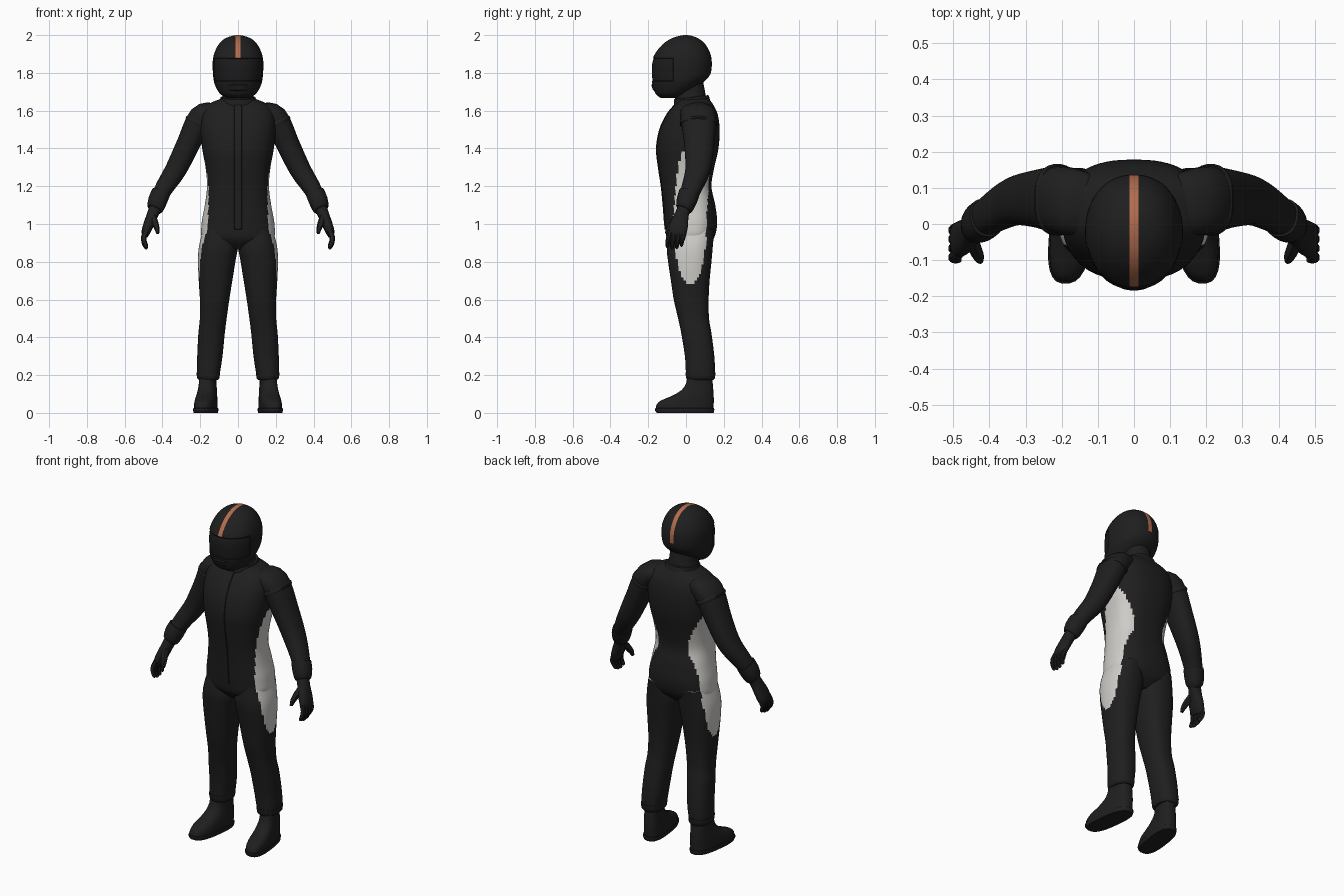
import bpy, bmesh, math
from mathutils import Vector


def colour(name, rgb):
    m = bpy.data.materials.new(name)
    m.diffuse_color = (*rgb, 1)
    return m


BLACK = colour("suit_black", (0.0135, 0.0135, 0.0135))
VISOR = colour("visor_black", (0.011, 0.011, 0.012))
WHITE = colour("panel_white", (0.62, 0.61, 0.58))
ORANGE = colour("stripe_orange", (0.45, 0.15, 0.075))


def smooth_rows(rows, k):
    """Catmull-Rom interpolation between section rows."""
    out = []
    for i in range(len(rows) - 1):
        p0, p1 = rows[max(i - 1, 0)], rows[i]
        p2, p3 = rows[i + 1], rows[min(i + 2, len(rows) - 1)]
        for s in range(k):
            t = s / k
            out.append([0.5 * (2 * b + (c - a) * t + (2 * a - 5 * b + 4 * c - d) * t * t
                               + (3 * b - a - 3 * c + d) * t ** 3)
                        for a, b, c, d in zip(p0, p1, p2, p3)])
    return out + [list(rows[-1])]


def loft(rows, n=24, k=3, power=2.3, level=False):
    """Skin rounded sections (x, y, z, half width, half depth) along a path."""
    rows = smooth_rows(rows, k)
    bm = bmesh.new()
    rings = []
    for i, (x, y, z, a, b) in enumerate(rows):
        t = Vector((0, 0, -1))
        if not level:
            t = (Vector(rows[min(i + 1, len(rows) - 1)][:3])
                 - Vector(rows[max(i - 1, 0)][:3])).normalized()
        v = Vector((0, 1, 0))
        v = (v - v.dot(t) * t).normalized()
        u = v.cross(t)
        ring = []
        for j in range(n):
            q = 2 * math.pi * (j + 0.5) / n
            c, s = math.cos(q), math.sin(q)
            c = math.copysign(abs(c) ** (2 / power), c)
            s = math.copysign(abs(s) ** (2 / power), s)
            ring.append(bm.verts.new(Vector((x, y, z)) + u * a * c + v * b * s))
        rings.append(ring)
    for r0, r1 in zip(rings, rings[1:]):
        for j in range(n):
            bm.faces.new((r0[j], r0[(j + 1) % n], r1[(j + 1) % n], r1[j]))
    bm.faces.new(rings[0])
    bm.faces.new(rings[-1])
    bmesh.ops.recalc_face_normals(bm, faces=bm.faces)
    return bm


def boxes(rows):
    """(z, x0, x1, y0, y1) extents to level sections."""
    return [((x0 + x1) / 2, (y0 + y1) / 2, z, (x1 - x0) / 2, (y1 - y0) / 2)
            for z, x0, x1, y0, y1 in rows]


def centred(rows):
    return boxes([(z, -r, r, y0, y1) for z, y0, y1, r in rows])


def cut(bm, co, no):
    bmesh.ops.bisect_plane(bm, geom=bm.verts[:] + bm.edges[:] + bm.faces[:],
                           plane_co=co, plane_no=no, dist=1e-5)


def finish(bm, name, mats=(BLACK,), mirror=False, angle=35):
    me = bpy.data.meshes.new(name)
    bm.to_mesh(me)
    bm.free()
    for m in mats:
        me.materials.append(m)
    ob = bpy.data.objects.new(name, me)
    bpy.context.collection.objects.link(ob)
    bpy.ops.object.select_all(action='DESELECT')
    ob.select_set(True)
    bpy.context.view_layer.objects.active = ob
    bpy.ops.object.shade_smooth_by_angle(angle=math.radians(angle))
    if mirror:
        ob.modifiers.new("mirror", 'MIRROR').use_clip = False
    return ob


def paint_side_panel(bm):
    """White flank panel, a long rounded shape from armpit to thigh."""
    for f in bm.faces:
        c = f.calc_center_median()
        h = (c.z - 1.06) / 0.38
        if abs(h) >= 1 or abs(c.x) < 0.1:
            continue
        width = 0.088 * (1 - abs(h) ** (4 if h > 0 else 2.5)) ** 0.5
        middle = 0.022 + 0.03 * max(0, h)
        if abs(c.y - middle) < width:
            f.material_index = 1


# torso with raised zip flap
bm = loft(centred([
    (0.865, -0.05, 0.09, 0.09), (0.92, -0.10, 0.145, 0.185), (1.0, -0.112, 0.165, 0.193),
    (1.1, -0.12, 0.155, 0.176), (1.2, -0.13, 0.135, 0.164), (1.3, -0.145, 0.15, 0.172),
    (1.4, -0.155, 0.172, 0.19), (1.5, -0.138, 0.178, 0.2), (1.58, -0.10, 0.168, 0.195),
    (1.63, -0.06, 0.145, 0.165), (1.665, -0.035, 0.12, 0.085)]), 72, 6, 2.5, True)
for x in (-0.02, 0.02):
    cut(bm, (x, 0, 0), (1, 0, 0))
paint_side_panel(bm)
flap = [f for f in bm.faces if abs(f.calc_center_median().x) < 0.02
        and f.calc_center_median().y < -0.04 and 0.97 < f.calc_center_median().z < 1.64]
bmesh.ops.inset_region(bm, faces=flap, thickness=0.002, depth=0.004)
finish(bm, "torso", (BLACK, WHITE))

# trouser legs
bm = loft(boxes([
    (0.97, 0.03, 0.185, -0.09, 0.15), (0.88, 0.003, 0.207, -0.102, 0.142),
    (0.8, 0.014, 0.212, -0.095, 0.135), (0.7, 0.03, 0.208, -0.08, 0.125),
    (0.6, 0.046, 0.202, -0.065, 0.12), (0.5, 0.06, 0.202, -0.042, 0.122),
    (0.42, 0.07, 0.21, -0.025, 0.135), (0.3, 0.082, 0.216, -0.006, 0.15),
    (0.21, 0.096, 0.218, 0.0, 0.153), (0.175, 0.105, 0.207, 0.01, 0.143)]), 56, 6, 2.4, True)
paint_side_panel(bm)
finish(bm, "trouser_leg", (BLACK, WHITE), True)

# trouser hem
finish(loft(boxes([(0.215, 0.095, 0.22, -0.003, 0.156), (0.185, 0.098, 0.217, 0.0, 0.154),
                   (0.175, 0.105, 0.207, 0.008, 0.146)]), 28, 2, 2.4, True), "trouser_hem", mirror=True)

# boots, toes turned slightly outward
def boot_part(name, rows):
    bm = loft(boxes(rows), 28, 2, 2.7, True)
    for v in bm.verts:
        v.co.x -= 0.12 * v.co.y
    finish(bm, name, mirror=True)


boot_part("boot", [
    (0.015, 0.113, 0.227, -0.16, 0.146), (0.04, 0.113, 0.227, -0.158, 0.147),
    (0.065, 0.115, 0.225, -0.135, 0.148), (0.09, 0.118, 0.222, -0.075, 0.147),
    (0.12, 0.121, 0.218, -0.025, 0.145), (0.155, 0.124, 0.214, 0.0, 0.142),
    (0.21, 0.124, 0.212, 0.01, 0.138)])
boot_part("boot_sole", [(0.0, 0.112, 0.228, -0.155, 0.147), (0.012, 0.109, 0.231, -0.164, 0.15),
                        (0.024, 0.109, 0.231, -0.164, 0.15), (0.026, 0.114, 0.226, -0.158, 0.146)])

# sleeves
arm = [(0.12, 0.05, 1.595, 0.045, 0.085), (0.195, 0.065, 1.565, 0.066, 0.094),
       (0.265, 0.07, 1.42, 0.062, 0.08), (0.328, 0.063, 1.29, 0.057, 0.067),
       (0.385, 0.033, 1.2, 0.049, 0.055), (0.425, 0.005, 1.13, 0.042, 0.047)]
finish(loft(arm, 28, 4), "sleeve", mirror=True)

# shoulder seam band
finish(loft([(0.207, 0.067, 1.545, 0.066, 0.096), (0.21, 0.067, 1.539, 0.071, 0.099),
             (0.214, 0.067, 1.531, 0.071, 0.099), (0.217, 0.067, 1.525, 0.066, 0.096)],
            28, 1), "shoulder_seam", mirror=True)

# glove cuff and palm
finish(loft([(0.408, 0.018, 1.165, 0.05, 0.055), (0.425, 0.004, 1.125, 0.051, 0.054),
             (0.437, -0.008, 1.085, 0.044, 0.046), (0.441, -0.012, 1.075, 0.036, 0.036)],
            24, 2), "glove_cuff", mirror=True)
finish(loft([(0.432, -0.004, 1.1, 0.035, 0.036), (0.45, -0.02, 1.055, 0.031, 0.036),
             (0.472, -0.036, 1.0, 0.028, 0.048), (0.487, -0.045, 0.96, 0.024, 0.049),
             (0.492, -0.049, 0.935, 0.015, 0.042)], 20, 3), "glove_palm", mirror=True)

# curled fingers and thumb
for i in range(4):
    y = -0.083 + 0.025 * i
    drop = (0.008, 0, 0.003, 0.014)[i]
    finish(loft([(0.486, y, 0.965, 0.015, 0.014), (0.499, y - 0.008, 0.93, 0.015, 0.0135),
                 (0.496, y - 0.014, 0.895 + drop, 0.013, 0.012),
                 (0.485, y - 0.016, 0.873 + drop, 0.01, 0.009),
                 (0.481, y - 0.016, 0.868 + drop, 0.004, 0.004)], 10, 2),
           "glove_finger_%d" % (i + 1), mirror=True)
finish(loft([(0.453, -0.035, 1.045, 0.018, 0.02), (0.44, -0.068, 1.01, 0.018, 0.019),
             (0.429, -0.092, 0.975, 0.014, 0.015), (0.425, -0.102, 0.95, 0.008, 0.009)],
            10, 3), "glove_thumb", mirror=True)

# neck and collar
finish(loft(centred([(1.6, -0.05, 0.12, 0.11), (1.68, -0.06, 0.105, 0.08),
                     (1.76, -0.06, 0.09, 0.075)]), 32, 3, 2.1, True), "neck")
bm = loft(centred([(1.625, -0.065, 0.132, 0.115), (1.655, -0.065, 0.125, 0.098),
                   (1.67, -0.063, 0.12, 0.092), (1.672, -0.055, 0.11, 0.082)]), 32, 2, 2.1, True)
for v in bm.verts:
    v.co.z += 0.12 * (v.co.y - 0.03)
finish(bm, "collar")

# helmet shell with recessed visor and centre stripe
bm = loft(centred([
    (1.668, -0.135, -0.03, 0.06), (1.685, -0.158, 0.03, 0.09), (1.71, -0.17, 0.08, 0.11),
    (1.75, -0.18, 0.115, 0.127), (1.8, -0.185, 0.132, 0.133), (1.85, -0.183, 0.137, 0.135),
    (1.9, -0.165, 0.13, 0.127), (1.95, -0.125, 0.104, 0.103), (1.98, -0.082, 0.07, 0.072),
    (1.995, -0.04, 0.035, 0.035), (2.0, -0.01, 0.008, 0.008)]), 48, 4, 2.15, True)
for v in bm.verts:
    v.co.z += 0.35 * max(0, (1.8 - v.co.z) / 0.13) * max(0, v.co.y + 0.05)
for x in (-0.0125, 0.0125):
    cut(bm, (x, 0, 0), (1, 0, 0))
for z in (1.755, 1.88):
    cut(bm, (0, 0, z), (0, 0, 1))
cut(bm, (0, -0.065, 0), (0, 1, 0))
visor = []
for f in bm.faces:
    c = f.calc_center_median()
    if 1.755 < c.z < 1.88 and c.y < -0.065:
        f.material_index = 1
        visor.append(f)
    elif abs(c.x) < 0.0125 and (c.z > 1.88 or (c.y > 0 and c.z > 1.83)):
        f.material_index = 2
bmesh.ops.inset_region(bm, faces=visor, thickness=0.004, depth=-0.004)
finish(bm, "helmet", (BLACK, VISOR, ORANGE))

# chin vent ridge
bm = loft(centred([(1.705, -0.168, 0.0, 0.075), (1.71, -0.176, 0.0, 0.078),
                   (1.735, -0.184, 0.0, 0.082), (1.742, -0.178, 0.0, 0.08)]), 32, 1, 2.3, True)
finish(bm, "chin_guard")
